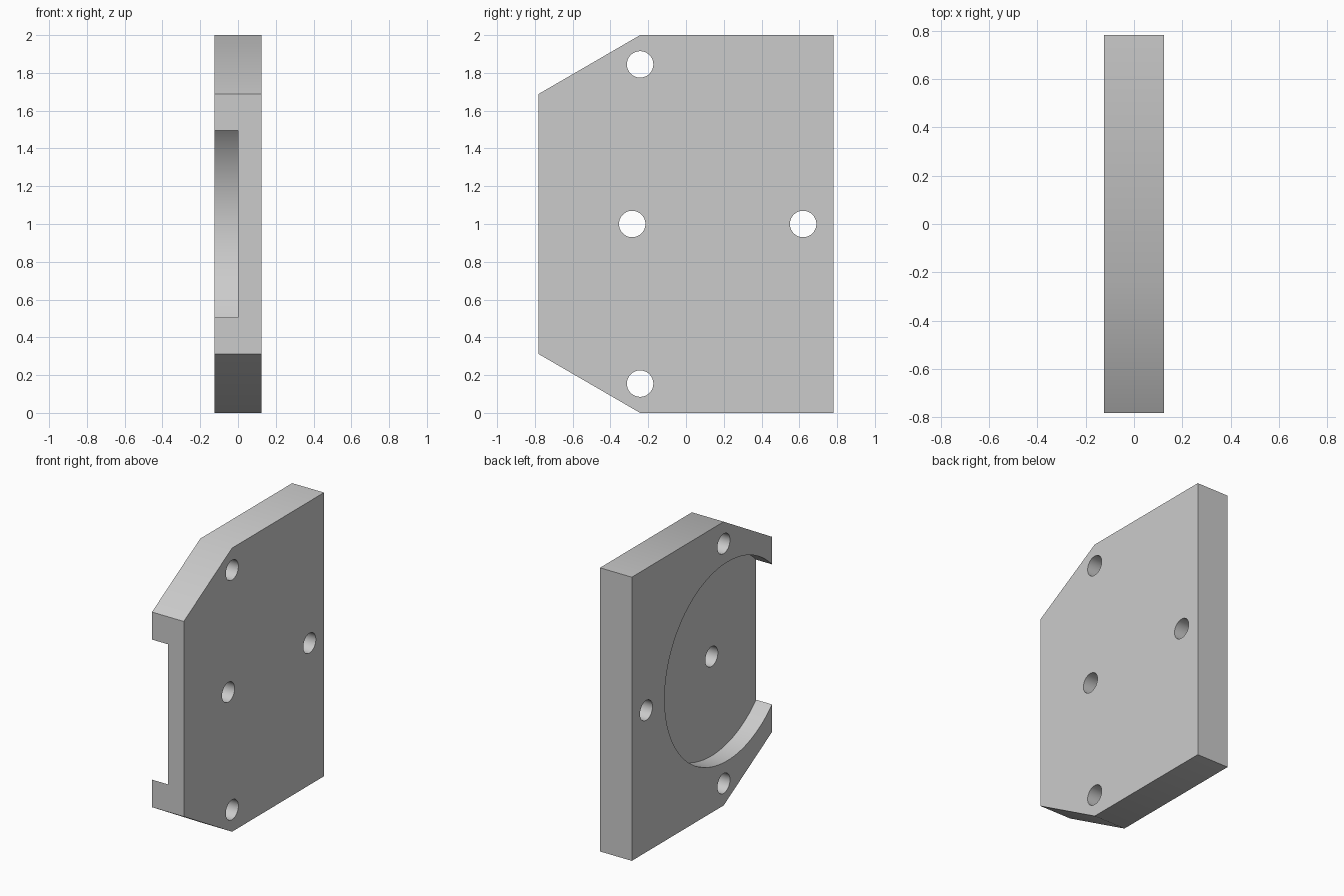
import bpy, bmesh, math

if "Cube" in bpy.data.objects:
    bpy.data.objects.remove(bpy.data.objects["Cube"], do_unlink=True)

HALF = 0.124      # half thickness of the plate
FRONT, BACK = -0.781, 0.781
MID = 1.0         # mid height

# Plain grey finish
grey = bpy.data.materials.new("plain_grey")
grey.use_nodes = True
colour = (0.6, 0.6, 0.6, 1)
grey.diffuse_color = colour
grey.node_tree.nodes["Principled BSDF"].inputs["Base Color"].default_value = colour

# Plate: side profile with two chamfered front corners, extruded across x
profile = [(BACK, 0), (BACK, 2), (-0.243, 2), (FRONT, 1.688), (FRONT, 0.312), (-0.243, 0)]
bm = bmesh.new()
face = bm.faces.new([bm.verts.new((-HALF, y, z)) for y, z in profile])
side = bmesh.ops.extrude_face_region(bm, geom=[face])
verts = [v for v in side["geom"] if isinstance(v, bmesh.types.BMVert)]
bmesh.ops.translate(bm, verts=verts, vec=(2 * HALF, 0, 0))
bmesh.ops.recalc_face_normals(bm, faces=bm.faces)
mesh = bpy.data.meshes.new("plate")
bm.to_mesh(mesh)
bm.free()
plate = bpy.data.objects.new("plate", mesh)
bpy.context.collection.objects.link(plate)
mesh.materials.append(grey)


def cut_round(name, radius, x_min, x_max, y, z, segments):
    """Cut a round recess along x between x_min and x_max."""
    bpy.ops.mesh.primitive_cylinder_add(
        vertices=segments, radius=radius, depth=x_max - x_min,
        location=((x_min + x_max) / 2, y, z), rotation=(0, math.pi / 2, 0))
    cutter = bpy.context.object
    cutter.name = name
    cutter.hide_render = True
    cutter.data.materials.append(grey)
    cut = plate.modifiers.new(name, "BOOLEAN")
    cut.operation = "DIFFERENCE"
    cut.solver = "EXACT"
    cut.object = cutter
    bpy.ops.object.select_all(action="DESELECT")
    plate.select_set(True)
    bpy.context.view_layer.objects.active = plate
    bpy.ops.object.modifier_apply(modifier=cut.name)
    bpy.data.objects.remove(cutter, do_unlink=True)


# Round pocket, half the thickness deep, open at the front edge
cut_round("pocket_cutter", 0.70, -0.4, 0, -0.285, MID, 128)

# Four through holes
for y, z in [(-0.243, MID + 0.845), (-0.243, MID - 0.845), (-0.285, MID), (0.62, MID)]:
    cut_round("hole_cutter", 0.07, -0.4, 0.4, y, z, 48)

# Smooth walls with crisp rims
bpy.ops.object.shade_smooth_by_angle(angle=math.radians(35))
